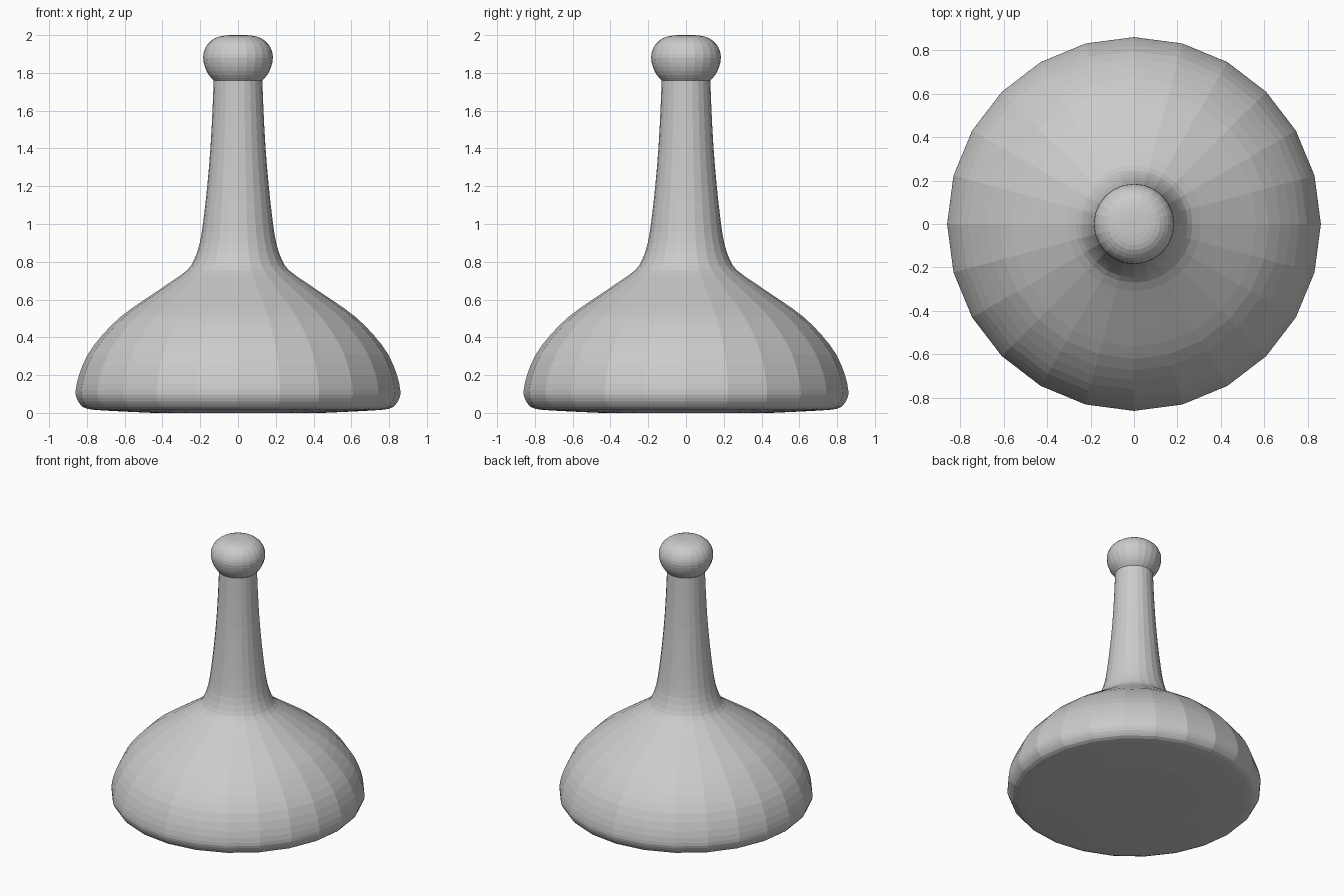
import bpy, bmesh
from math import cos, sin, tau

if "Cube" in bpy.data.objects:
    bpy.data.objects.remove(bpy.data.objects["Cube"])

SIDES = 24


def smooth_profile(pts, steps=2):
    """Catmull-Rom refinement of a (radius, height) profile."""
    out = []
    for i in range(len(pts) - 1):
        p0, p1 = pts[max(i - 1, 0)], pts[i]
        p2, p3 = pts[i + 1], pts[min(i + 2, len(pts) - 1)]
        for k in range(steps):
            t = k / steps
            out.append(tuple(
                0.5 * (2 * b + (c - a) * t + (2 * a - 5 * b + 4 * c - d) * t * t
                       + (3 * b - a - 3 * c + d) * t ** 3)
                for a, b, c, d in zip(p0, p1, p2, p3)))
    return out + [pts[-1]]


def lathe(name, profile):
    bm = bmesh.new()
    rings = [[bm.verts.new((r * cos(tau * i / SIDES), r * sin(tau * i / SIDES), z))
              for i in range(SIDES)] for r, z in profile]
    for lo, hi in zip(rings, rings[1:]):
        for i in range(SIDES):
            j = (i + 1) % SIDES
            bm.faces.new((lo[i], lo[j], hi[j], hi[i]))
    bm.faces.new(rings[0][::-1])
    bm.faces.new(rings[-1])
    mesh = bpy.data.meshes.new(name)
    bm.to_mesh(mesh)
    bm.free()
    obj = bpy.data.objects.new(name, mesh)
    bpy.context.collection.objects.link(obj)
    return obj


# Wide base, flared shoulder and slender neck
body = [(0.45, 0.0), (0.70, 0.012), (0.80, 0.022), (0.835, 0.045), (0.855, 0.08),
        (0.859, 0.12), (0.842, 0.20), (0.795, 0.31), (0.72, 0.41), (0.62, 0.51),
        (0.50, 0.596), (0.36, 0.69), (0.27, 0.755), (0.232, 0.81), (0.202, 0.90),
        (0.183, 1.02), (0.163, 1.2), (0.146, 1.4), (0.135, 1.6), (0.129, 1.76)]

# Rounded knob on top
knob = [(0.129, 1.76), (0.155, 1.79), (0.175, 1.83), (0.185, 1.88), (0.178, 1.92),
        (0.158, 1.955), (0.12, 1.985), (0.075, 1.997), (0.03, 2.0)]

lathe("bottle_body", smooth_profile(body) + smooth_profile(knob)[1:])
